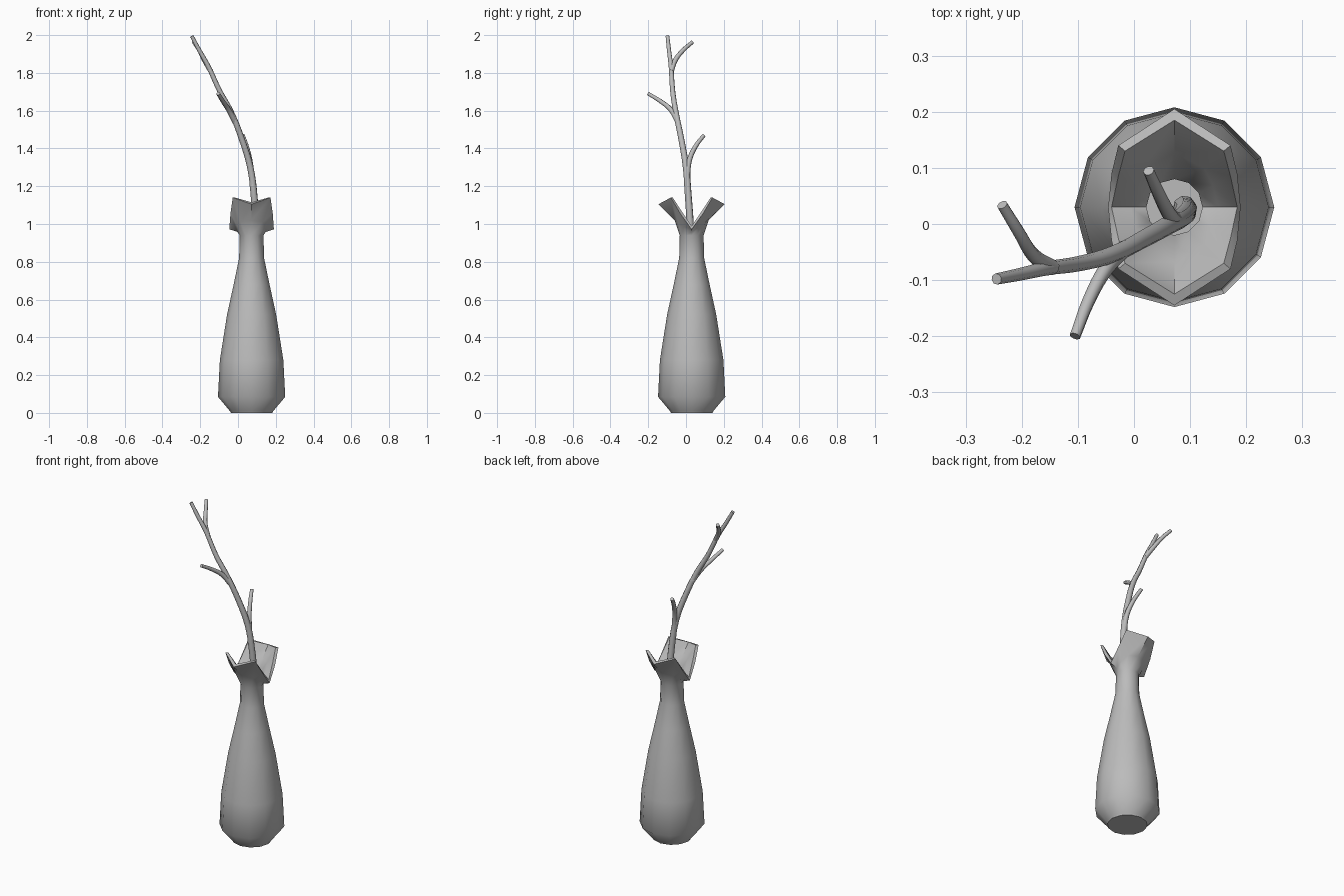
import bpy, bmesh
from math import cos, sin, pi, radians

cube = bpy.data.objects.get("Cube")
if cube:
    bpy.data.objects.remove(cube)

SIDES = 12
CENTRE = (0.072, 0.03)

grey = bpy.data.materials.new("plain grey")
grey.use_nodes = True
grey.diffuse_color = (0.5, 0.5, 0.5, 1)
grey.node_tree.nodes["Principled BSDF"].inputs["Base Color"].default_value = (0.5, 0.5, 0.5, 1)


def circle(r, z):
    return [(r * cos(2 * pi * i / SIDES), r * sin(2 * pi * i / SIDES), z) for i in range(SIDES)]


def mirrored(quarter):
    """Expand four points (0 to 90 degrees) to a full ring by symmetry."""
    ring = []
    for i in range(SIDES):
        k = i % 6
        x, y, z = quarter[k if k <= 3 else 6 - k] if i < 6 else quarter[6 - k if k > 3 else k]
        a = 2 * pi * i / SIDES
        ring.append((x if cos(a) >= 0 else -x, y if sin(a) >= 0 else -y, z))
    return ring


def blend(a, b, t):
    return [tuple(p + (q - p) * t for p, q in zip(u, v)) for u, v in zip(a, b)]


# Vase: outer wall, folded lip, then the inner wall down to the floor
outer = [(0.11, 0), (0.115, 0.01), (0.178, 0.085), (0.168, 0.28), (0.13, 0.52),
         (0.095, 0.68), (0.066, 0.82), (0.063, 0.94)]
rim_out = mirrored([(0.118, 0, 0.972), (0.112, 0.06, 1.055), (0.1, 0.11, 1.14), (0, 0.175, 1.105)])
rim_in = mirrored([(0.112, 0, 0.99), (0.1, 0.055, 1.07), (0.088, 0.1, 1.14), (0, 0.155, 1.115)])
throat = circle(0.05, 0.99)
mid_out = mirrored([(0.075, 0, 0.958), (0.075, 0.04, 0.985), (0.058, 0.073, 1.01), (0, 0.09, 1.02)])

rings = [circle(r, z) for r, z in outer]
rings += [mid_out, rim_out, rim_in, blend(rim_in, throat, 0.55), throat]
rings += [circle(r - 0.014, z + 0.012) for r, z in reversed(outer[1:7])]

bm = bmesh.new()
loops = [[bm.verts.new(p) for p in ring] for ring in rings]
for lower, upper in zip(loops, loops[1:]):
    for i in range(SIDES):
        j = (i + 1) % SIDES
        bm.faces.new((lower[i], lower[j], upper[j], upper[i]))
bm.faces.new(loops[0][::-1])
bm.faces.new(loops[-1])
bmesh.ops.recalc_face_normals(bm, faces=bm.faces[:])
mesh = bpy.data.meshes.new("vase")
bm.to_mesh(mesh)
bm.free()
vase = bpy.data.objects.new("vase", mesh)
vase.location = (*CENTRE, 0)
mesh.materials.append(grey)
bpy.context.collection.objects.link(vase)
bpy.context.view_layer.objects.active = vase
vase.select_set(True)
bpy.ops.object.shade_smooth_by_angle(angle=radians(50))


# Branch: tapered tubes along short paths
def twig(name, points, start, end):
    curve = bpy.data.curves.new(name, "CURVE")
    curve.dimensions = "3D"
    curve.bevel_depth = 1
    curve.bevel_resolution = 2
    curve.resolution_u = 4
    curve.use_fill_caps = True
    spline = curve.splines.new("BEZIER")
    spline.bezier_points.add(len(points) - 1)
    for i, (bp, p) in enumerate(zip(spline.bezier_points, points)):
        bp.co = p
        bp.handle_left_type = bp.handle_right_type = "AUTO"
        bp.radius = start + (end - start) * i / (len(points) - 1)
    curve.materials.append(grey)
    bpy.context.collection.objects.link(bpy.data.objects.new(name, curve))


twig("main_stem", [(0.09, 0.03, 0.75), (0.092, 0.022, 1.0), (0.085, 0.012, 1.15), (0.065, 0, 1.3),
                   (0.02, -0.025, 1.45), (-0.04, -0.055, 1.6), (-0.095, -0.07, 1.7),
                   (-0.16, -0.08, 1.84), (-0.205, -0.09, 1.92), (-0.245, -0.098, 1.995)], 0.021, 0.01)
twig("lower_twig", [(0.078, 0.006, 1.2), (0.064, 0.016, 1.33), (0.046, 0.05, 1.41),
                    (0.026, 0.095, 1.47)], 0.016, 0.01)
twig("middle_twig", [(-0.015, -0.042, 1.54), (-0.05, -0.08, 1.605), (-0.08, -0.135, 1.65),
                     (-0.105, -0.2, 1.69)], 0.015, 0.01)
twig("upper_twig", [(-0.145, -0.078, 1.81), (-0.18, -0.055, 1.87), (-0.205, -0.015, 1.92),
                    (-0.235, 0.034, 1.963)], 0.014, 0.01)
